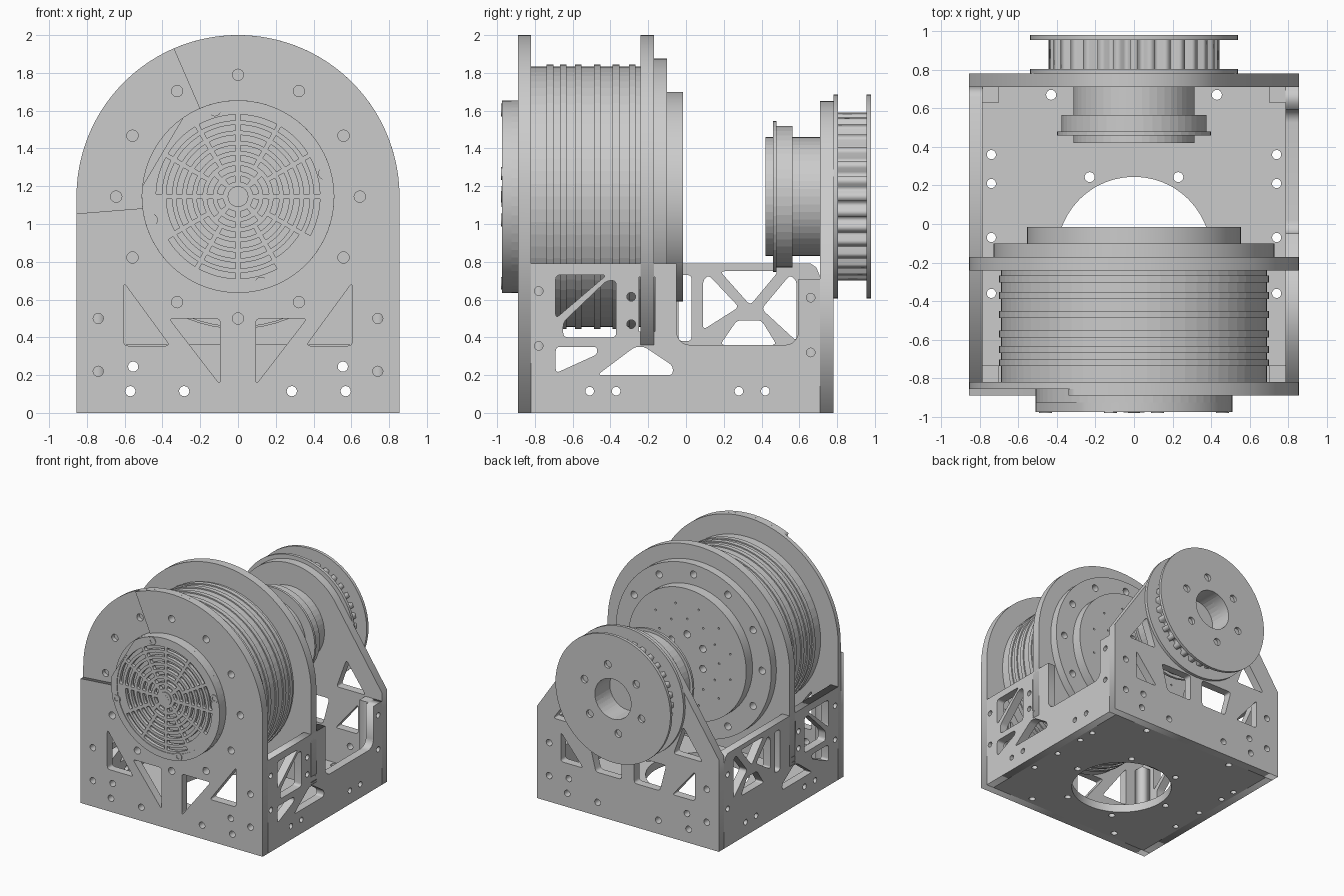
import bpy, bmesh, math
from mathutils import Matrix

if "Cube" in bpy.data.objects:
    bpy.data.objects.remove(bpy.data.objects["Cube"])
CZ = 1.145  # height of the shaft axis
FRONT = Matrix(((1, 0, 0, 0), (0, 0, -1, 0), (0, 1, 0, 0), (0, 0, 0, 1)))  # profile in x,z
SIDE = Matrix(((0, 0, 1, 0), (1, 0, 0, 0), (0, 1, 0, 0), (0, 0, 0, 1)))    # profile in y,z
FLAT = Matrix.Identity(4)                                                  # profile in x,y

def arc(r, a0, a1, n, cx=0, cy=CZ):
    return [(cx + r * math.cos(math.radians(a0 + (a1 - a0) * i / n)),
             cy + r * math.sin(math.radians(a0 + (a1 - a0) * i / n))) for i in range(n + 1)]

def circle(cx, cy, r, n=16):
    return arc(r, 0, 360, n, cx, cy)[:-1]

def rounded(pts, d=0.025):
    out = []
    for i, p in enumerate(pts):
        ends = []
        for q in (pts[i - 1], pts[(i + 1) % len(pts)]):
            length = math.dist(p, q)
            t = min(d, length * 0.4) / length
            ends.append((p[0] + (q[0] - p[0]) * t, p[1] + (q[1] - p[1]) * t))
        for k in range(5):
            t = k / 4
            out.append(tuple((1 - t) ** 2 * ends[0][j] + 2 * t * (1 - t) * p[j] + t * t * ends[1][j] for j in (0, 1)))
    return out

def mirror(loops):
    return loops + [[(-x, y) for x, y in l] for l in loops]

def finish(name, bm):
    bmesh.ops.remove_doubles(bm, verts=bm.verts, dist=1e-5)
    bmesh.ops.recalc_face_normals(bm, faces=bm.faces)
    me = bpy.data.meshes.new(name)
    bm.to_mesh(me)
    bm.free()
    ob = bpy.data.objects.new(name, me)
    bpy.context.collection.objects.link(ob)
    return ob

def plate(name, loops, lo, hi, frame):
    """Flat plate: first loop is the outline, the rest are holes; lo..hi along its normal."""
    cu = bpy.data.curves.new(name, 'CURVE')
    cu.dimensions, cu.fill_mode, cu.extrude = '2D', 'BOTH', (hi - lo) / 2
    for loop in loops:
        sp = cu.splines.new('POLY')
        sp.points.add(len(loop) - 1)
        for pt, (x, y) in zip(sp.points, loop):
            pt.co = (x, y, 0, 1)
        sp.use_cyclic_u = True
    tmp = bpy.data.objects.new(name + "_outline", cu)
    bpy.context.collection.objects.link(tmp)
    dg = bpy.context.evaluated_depsgraph_get()
    me = bpy.data.meshes.new_from_object(tmp.evaluated_get(dg))
    bm = bmesh.new()
    bm.from_mesh(me)
    bpy.data.objects.remove(tmp)
    bpy.data.meshes.remove(me)
    mid = (lo + hi) / 2
    bm.transform(frame @ Matrix.Translation((0, 0, -mid if frame is FRONT else mid)))
    return finish(name, bm)

def lathe(name, profile, n=64):
    """Turn (radius, y) points around the shaft axis."""
    bm = bmesh.new()
    rings = [[bm.verts.new((x, y, z)) for x, z in circle(0, CZ, max(r, 1e-7), n)] for r, y in profile]
    for a, b in zip(rings, rings[1:]):
        for i in range(n):
            bm.faces.new((a[i], a[(i + 1) % n], b[(i + 1) % n], b[i]))
    bmesh.ops.dissolve_degenerate(bm, dist=1e-6, edges=bm.edges)
    return finish(name, bm)

def box(name, x0, x1, y0, y1, z0, z1):
    plate(name, [[(x0, y0), (x1, y0), (x1, y1), (x0, y1)]], z0, z1, FLAT)

def bolt_ring(r, count, size, start=0):
    return [circle(x, z, size) for x, z in arc(r, start, start + 360, count)[:-1]]

# front plate, in two layers so the upper left wedge is recessed
tri = mirror([rounded([(.605, .69), (.605, .355), (.36, .355)]), rounded([(.095, .15), (.095, .5), (.365, .5)])])
low = mirror([circle(x, z, .027) for x, z in ((.74, .5), (.74, .22), (.555, .245), (.57, .115), (.285, .115))])
bolts = bolt_ring(.645, 12, .03)
arch = [(-.855, 0), (.855, 0)] + arc(.855, 0, 180, 72)
plate("front_plate_back_layer", [arch] + tri + low + bolts, -.855, -.82, FRONT)
outer = [(-.855, 0), (.855, 0)] + arc(.855, 0, 113.5, 46) + arc(.505, 113.5, 187, 30) + [(-.855, 1.055)]
kept = [b for b in bolts if not (sum(p[0] for p in b) / 16 < -.3 and sum(p[1] for p in b) / 16 > 1.1
                                 and sum(p[1] for p in b) / 16 < 1.69)]
kept = [b for b in kept if b is not bolts[4]]
plate("front_plate_face", [outer] + tri + low + kept, -.89, -.855, FRONT)

# middle plate behind the drum
mid = [(-.855, .36), (.855, .36)] + arc(.855, 0, 180, 72)
plate("middle_plate", [mid], -.24, -.17, FRONT)

# fan cover with a flat side and a slotted grille
lathe("cover_base", [(0, -.925), (.51, -.925), (.51, -.85), (0, -.85)])
rim = arc(.51, -186, 124.6, 60)
plate("cover_rim", [rim, circle(0, CZ, .455, 48)], -.975, -.925, FRONT)
slots = []
for k in range(7):
    r, count = .08 + k * .054, (8 if k < 2 else 12)
    gap = math.degrees(.024 / r)
    for i in range(count):
        a0, a1 = 360 / count * i + gap / 2, 360 / count * (i + 1) - gap / 2
        if k == 6 and 4 <= i != 11 and i not in (4, 5, 7, 8, 9):
            continue
        slots.append(arc(r, a0, a1, 6) + arc(r + .03, a1, a0, 6))
plate("grille", [circle(0, CZ, .456, 48)] + slots, -.97, -.94, FRONT)
for r, y in ((.055, -.978), (.03, -.98)):
    lathe("grille_hub", [(0, y), (r, y), (r, -.94), (0, -.94)], 24)
for i, a in enumerate((15, 105, 195, 285)):
    x, z = arc(.475, a, a, 1)[0]
    plate("cover_screw", [circle(x, z, .034), circle(x, z, .016)], -.98, -.93, FRONT)

# ribbed drum
drum = [(0, -.82), (.69, -.82)]
for y in (-.72, -.65, -.57, -.47, -.37, -.285):
    drum += [(.69, y - .018), (.7, y - .018), (.7, y + .018), (.69, y + .018)]
lathe("drum", drum + [(.69, -.24), (0, -.24)])

# rotor flanges behind the middle plate
plate("rotor_flange", [circle(0, CZ, .73, 64)] + bolts, -.17, -.10, FRONT)
inner = bolt_ring(.17, 6, .03, 30) + bolt_ring(.3, 12, .008) + bolt_ring(.42, 12, .008, 15)
plate("rotor_hub", [circle(0, CZ, .555, 64)] + inner, -.10, -.015, FRONT)

# base with round opening
base_holes = [circle(x, y, .026) for x, y in arc(.46, 0, 300, 5, 0, -.155)]
base_holes += mirror([circle(.74, y, .024) for y in (.36, .21, -.07, -.36)] +
                     [circle(.43, y, .026) for y in (.67, -.76)])
plate("base", [[(-.785, -.82), (.785, -.82), (.785, .71), (-.785, .71)], circle(0, -.155, .4, 48)] + base_holes,
      0, .07, FLAT)

# side walls: shared front windows and bolt holes
windows = [rounded(w) for w in (
    [(-.69, .5), (-.69, .73), (-.42, .73)],
    [(-.65, .4), (-.37, .4), (-.37, .7), (-.42, .7), (-.65, .48)],
    [(-.69, .35), (-.47, .35), (-.47, .31), (-.69, .21)],
    [(-.47, .2), (-.27, .35), (-.22, .35), (-.07, .25), (-.07, .2)])]
wall_holes = [circle(y, z, .023) for y, z in ((-.78, .645), (-.78, .355), (-.51, .115), (-.37, .115), (.28, .115),
                                              (.42, .115), (.66, .61), (.66, .32), (-.29, .615), (-.29, .47))]
slot = [[(-.25, .43), (-.165, .43), (-.165, .72), (-.25, .72)]]
notch = [(-.82, 0), (.71, 0), (.71, .71), (.595, .71)] + arc(.07, 0, -90, 8, .525, .43) + \
    arc(.07, -90, -180, 8, .02, .43) + [(-.05, .79), (-.82, .79)]
plate("right_wall", [notch] + windows + wall_holes + slot, .785, .855, SIDE)
truss = [rounded(w) for w in (
    [(.18, .75), (.49, .75), (.34, .57)], [(.09, .44), (.09, .7), (.12, .73), (.28, .56)],
    [(.585, .38), (.585, .7), (.55, .73), (.4, .55)], [(.18, .36), (.48, .36), (.4, .49), (.27, .49)],
    [(-.04, .38), (.03, .38), (.03, .73), (-.04, .73)])]
full = [(-.82, 0), (.71, 0), (.71, .72), (.69, .77), (.66, .79), (-.82, .79)]
plate("left_wall", [full] + windows + truss + wall_holes + slot, -.855, -.785, SIDE)

# corner posts joining the walls
for sx in (-1, 1):
    x0, x1 = sorted((sx * .70, sx * .785))
    box("back_corner_post", x0, x1, .63, .71, .07, .71)
    box("front_corner_post", x0, x1, -.82, -.735, .07, .71)

# tapered back plate
back = [(-.855, 0), (.855, 0), (.855, .78)] + arc(.505, 32, 148, 40) + [(-.855, .78)]
back_win = mirror([rounded([(.52, .97), (.70, .72), (.43, .72)]), rounded([(.63, .62), (.63, .37), (.42, .37)]),
                   rounded([(.06, .37), (.06, .6), (.36, .6), (.3, .37)])])
plate("back_plate", [back] + back_win + low, .71, .78, FRONT)

# bearing hub in front of the back plate
lathe("bearing_hub", [(0, .42), (.315, .42), (.315, .46), (.4, .46), (.4, .48), (.375, .48), (.375, .565),
                      (.315, .565), (.315, .715), (.17, .715), (.17, .64), (0, .64)], 48)

# toothed pulley with two flanges
bore = circle(0, CZ, .17, 32)
teeth = []
for i in range(32):
    for da, r in ((-3.6, .405), (-2.6, .445), (2.6, .445), (3.6, .405)):
        teeth += arc(r, i * 11.25 + da, i * 11.25 + da, 1)[:1]
plate("pulley_teeth", [teeth, bore], .805, .955, FRONT)
plate("pulley_inner_flange", [circle(0, CZ, .54, 64), bore], .78, .805, FRONT)
plate("pulley_outer_flange", [circle(0, CZ, .54, 64), bore] + bolt_ring(.285, 6, .032, 20), .955, .98, FRONT)
lathe("bore_sleeve", [(.17, .70), (.17, .98), (.18, .98), (.18, .70), (.17, .70)], 32)
